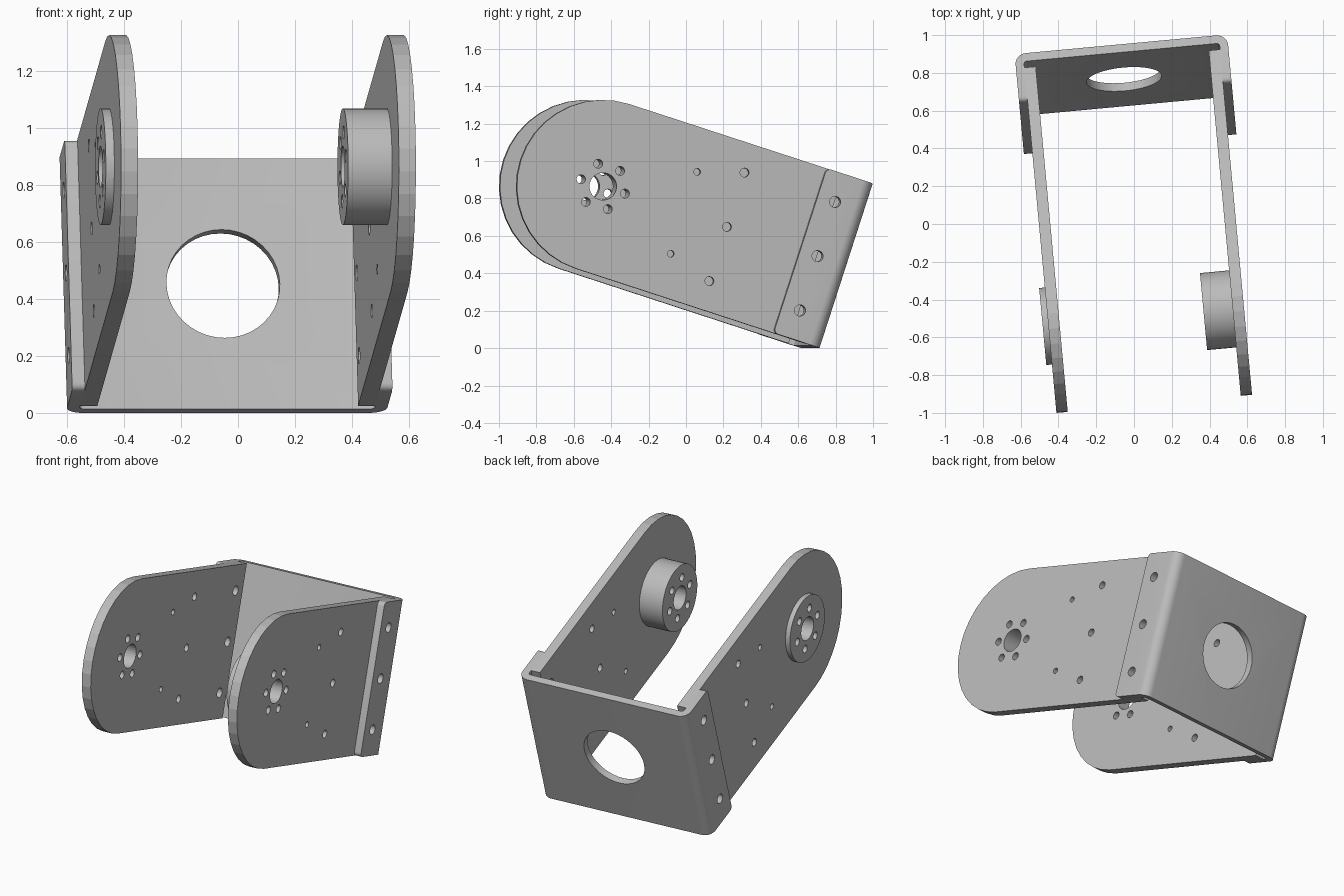
import bpy, bmesh
from math import radians, sin, cos, pi
from mathutils import Matrix, Vector

if "Cube" in bpy.data.objects:
    bpy.data.objects.remove(bpy.data.objects["Cube"], do_unlink=True)

# One plain grey metal
grey = bpy.data.materials.new("grey metal")
grey.use_nodes = True
colour = (0.5, 0.5, 0.5, 1)
grey.diffuse_color = colour
grey.node_tree.nodes["Principled BSDF"].inputs["Base Color"].default_value = colour

# Main dimensions, measured before the bracket is tilted
HEIGHT, RADIUS = 0.925, 0.4625
MID = HEIGHT / 2
PIVOT = -1.374                 # distance of the pivot in front of the back face
OUT, SHEET = 0.565, 0.045      # channel half width and sheet thickness
ARM_OUT, ARM_IN = 0.52, 0.46
FLANGE = 0.265
POSE = (Matrix.Translation((-0.043, 0.667, 0))
        @ Matrix.Rotation(radians(5.3), 4, "Z")
        @ Matrix.Rotation(radians(-18), 4, "X"))


def arc(cx, cy, r, start, end, n):
    """Points along an arc, angles in degrees."""
    angles = [radians(start + (end - start) * i / n) for i in range(n + 1)]
    return [(cx + r * cos(a), cy + r * sin(a)) for a in angles]


def extrude(bm, points, direction):
    """Solid prism from a closed outline."""
    face = bm.faces.new([bm.verts.new(p) for p in points])
    new = bmesh.ops.extrude_face_region(bm, geom=[face])["geom"]
    moved = [v for v in new if isinstance(v, bmesh.types.BMVert)]
    bmesh.ops.translate(bm, verts=moved, vec=direction)
    bmesh.ops.recalc_face_normals(bm, faces=bm.faces)


def rod(bm, x0, x1, y, z, r, n=24):
    """Cylinder lying along x."""
    place = Matrix.Translation(((x0 + x1) / 2, y, z)) @ Matrix.Rotation(pi / 2, 4, "Y")
    bmesh.ops.create_cone(bm, cap_ends=True, segments=n, radius1=r, radius2=r,
                          depth=x1 - x0, matrix=place)


def make(name, bm):
    mesh = bpy.data.meshes.new(name)
    bm.to_mesh(mesh)
    bm.free()
    mesh.materials.append(grey)
    obj = bpy.data.objects.new(name, mesh)
    bpy.context.collection.objects.link(obj)
    return obj


# Back channel: U outline with rounded bends
bm = bmesh.new()
bend, inner = 0.06, 0.015
half = [(0, 0)] + arc(OUT - bend, -bend, bend, 90, 0, 8)
half += [(OUT, -FLANGE), (ARM_OUT, -FLANGE)]
half += arc(ARM_OUT - inner, -SHEET - inner, inner, 0, 90, 4)
mirrored = [(-x, y) for x, y in reversed(half[1:])]
extrude(bm, [(x, y, 0) for x, y in half + mirrored], (0, 0, HEIGHT))
corners = [e for e in bm.edges
           if all(abs(v.co.y + FLANGE) < 1e-4 for v in e.verts)
           and abs(e.verts[0].co.z - e.verts[1].co.z) < 1e-4]
bmesh.ops.bevel(bm, geom=corners, offset=0.025, segments=4, profile=0.5, affect="EDGES")
parts = [make("back_channel", bm)]

# Side arms with a rounded front end
outline = [(-0.08, 0), (-0.08, HEIGHT)] + arc(PIVOT, MID, RADIUS, 90, 270, 18)
for name, x in (("left_arm", ARM_IN), ("right_arm", -ARM_OUT)):
    bm = bmesh.new()
    extrude(bm, [(x, y, z) for y, z in outline], (ARM_OUT - ARM_IN, 0, 0))
    parts.append(make(name, bm))

# Pivot bosses, both on the side facing -x
for name, x, depth in (("left_boss", ARM_IN, 0.155), ("right_boss", -ARM_OUT, 0.03)):
    bm = bmesh.new()
    rod(bm, x - depth, x, PIVOT, MID, 0.205, 48)
    parts.append(make(name, bm))

# Hole cutter: pivot holes, mounting holes, flange holes and the large back hole
bm = bmesh.new()
holes = [(0, 0, 0.073)]
holes += [(0.124 * cos(i * pi / 3), 0.124 * sin(i * pi / 3), 0.024) for i in range(6)]
holes += [(0.457, s * 0.23, 0.018) for s in (-1, 1)]
for s in (-1, 0, 1):
    holes += [(0.70, s * 0.305, 0.024), (1.207, s * 0.305, 0.03)]
for y, z, r in holes:
    rod(bm, -0.8, 0.8, PIVOT + y, MID + z, r, 32 if r > 0.05 else 16)
bmesh.ops.create_cone(bm, cap_ends=True, segments=40, radius1=0.2, radius2=0.2, depth=0.2,
                      matrix=Matrix.Translation((0, 0, MID)) @ Matrix.Rotation(pi / 2, 4, "X"))
cutter = make("hole_cutter", bm)
cutter.hide_render = True

# Drill every part, shade it, then tilt it into place
for obj in parts:
    bpy.ops.object.select_all(action="DESELECT")
    obj.select_set(True)
    bpy.context.view_layer.objects.active = obj
    drill = obj.modifiers.new("holes", "BOOLEAN")
    drill.object, drill.operation, drill.solver = cutter, "DIFFERENCE", "EXACT"
    bpy.ops.object.modifier_apply(modifier="holes")
    if "arm" not in obj.name:
        bpy.ops.object.shade_smooth_by_angle(angle=radians(30))
    obj.matrix_world = POSE
bpy.data.objects.remove(cutter, do_unlink=True)
